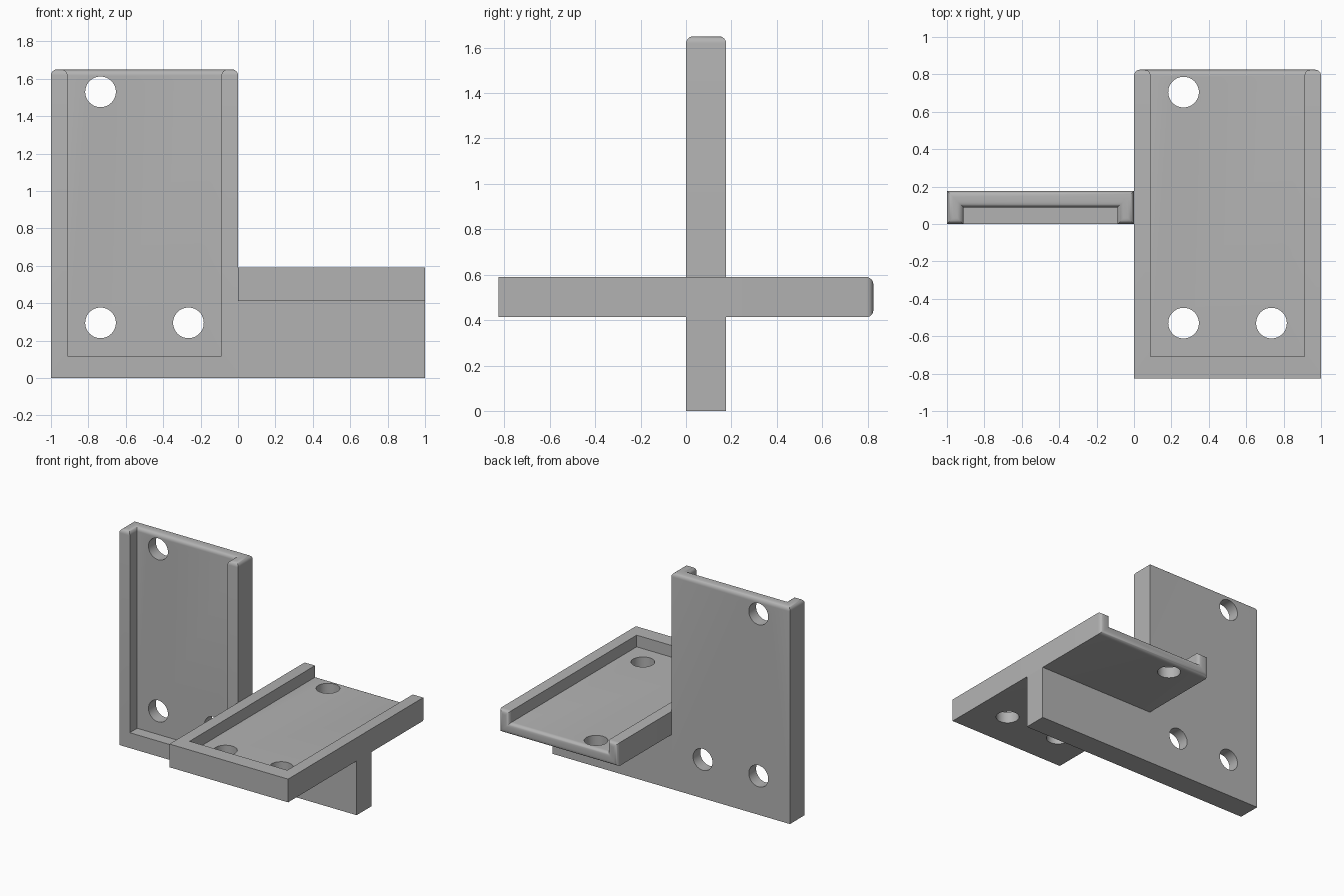
import bpy, bmesh, math
from mathutils import Matrix, Vector

cube = bpy.data.objects.get("Cube")
if cube:
    bpy.data.objects.remove(cube, do_unlink=True)

WIDTH, LENGTH, THICK = 1.0, 1.65, 0.177
RIM, LIP, FLOOR = 0.088, 0.117, 0.088
HOLES = [(0.265, 1.53), (0.265, 0.295), (0.735, 0.295)]

grey = bpy.data.materials.new("plain grey")
grey.use_nodes = True
colour = (0.45, 0.45, 0.45, 1)
grey.diffuse_color = colour
grey.node_tree.nodes["Principled BSDF"].inputs["Base Color"].default_value = colour


def add_object(name, bm):
    mesh = bpy.data.meshes.new(name)
    bm.to_mesh(mesh)
    bm.free()
    mesh.materials.append(grey)
    ob = bpy.data.objects.new(name, mesh)
    bpy.context.collection.objects.link(ob)
    return ob


def box(name, low, high):
    low, high = Vector(low), Vector(high)
    bm = bmesh.new()
    bmesh.ops.create_cube(bm, size=1, matrix=Matrix.Translation((low + high) / 2)
                          @ Matrix.Diagonal((*(high - low), 1)))
    return add_object(name, bm)


def select(ob):
    bpy.ops.object.select_all(action='DESELECT')
    ob.select_set(True)
    bpy.context.view_layer.objects.active = ob


def cut(ob, cutter):
    mod = ob.modifiers.new("cut", 'BOOLEAN')
    mod.operation, mod.solver, mod.object = 'DIFFERENCE', 'EXACT', cutter
    select(ob)
    bpy.ops.object.modifier_apply(modifier=mod.name)
    bpy.data.objects.remove(cutter, do_unlink=True)


def tray(name):
    """Flat plate with a recess open at one rounded end, and three holes."""
    ob = box(name, (0, 0, 0), (WIDTH, LENGTH, THICK))
    cut(ob, box("recess_cutter", (RIM, LIP, FLOOR), (WIDTH - RIM, LENGTH + 1, 1)))
    # Round every edge of the open end
    bm = bmesh.new()
    bm.from_mesh(ob.data)
    ends = [e for e in bm.edges if all(abs(v.co.y - LENGTH) < 1e-4 for v in e.verts)]
    bmesh.ops.bevel(bm, geom=ends, offset=0.032, segments=6, profile=0.5,
                    affect='EDGES')
    bm.to_mesh(ob.data)
    bm.free()
    # Screw holes
    for x, y in HOLES:
        bm = bmesh.new()
        bmesh.ops.create_cone(bm, cap_ends=True, segments=48, radius1=0.082,
                              radius2=0.082, depth=1,
                              matrix=Matrix.Translation((x, y, 0)))
        cut(ob, add_object("hole_cutter", bm))
    select(ob)
    bpy.ops.object.shade_smooth_by_angle(angle=math.radians(35))
    return ob


# Upright plate, recess facing the front
upright = tray("upright_tray")
upright.rotation_euler.x = math.pi / 2
upright.location = (-1, THICK, 0)

# Level plate, recess facing up
level = tray("level_tray")
level.location = (0, -LENGTH / 2, 0.413)

# Web joining the upright plate to the underside of the level plate
box("support_web", (0, 0, 0), (WIDTH, THICK, 0.413))
